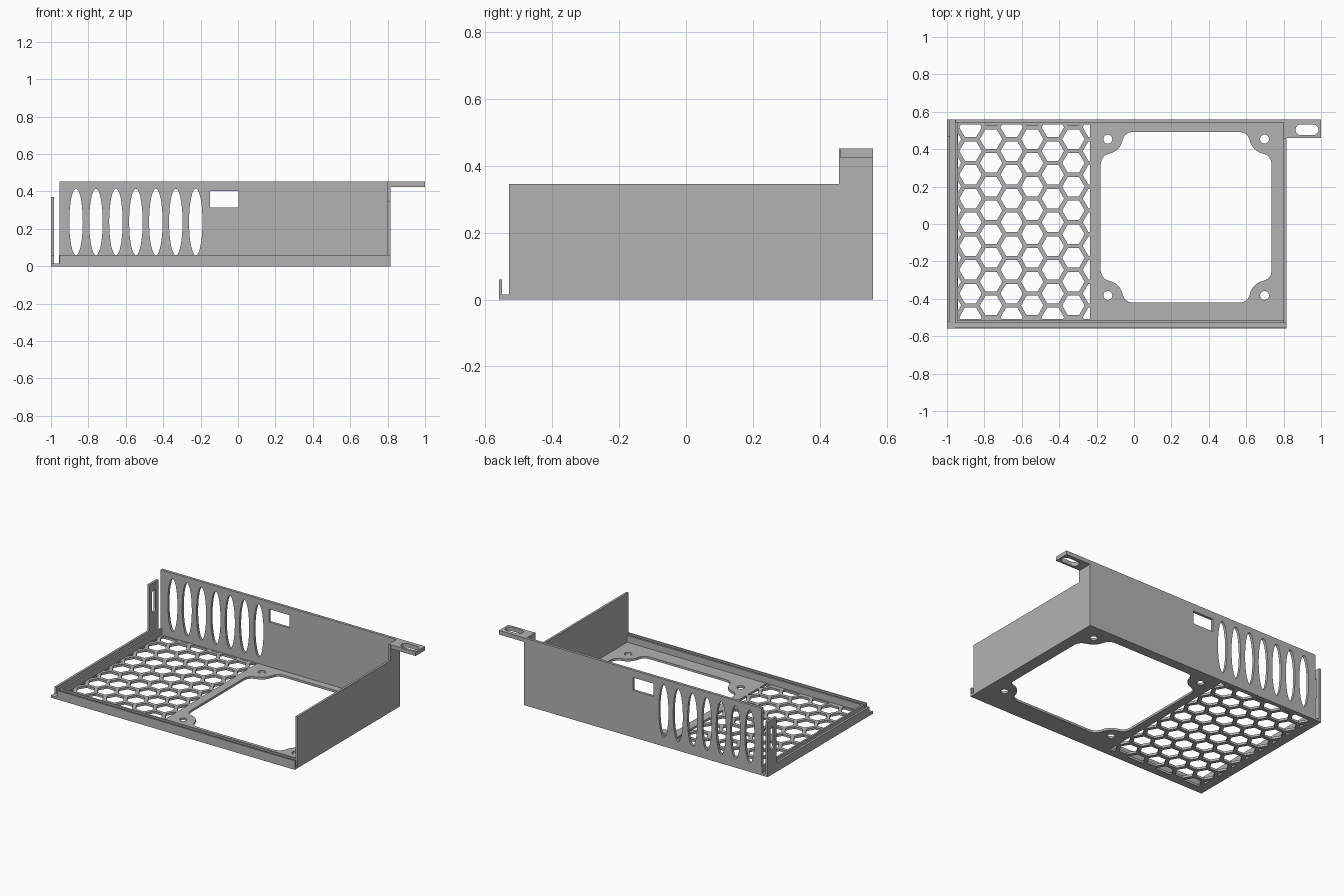
import bpy, bmesh, math
from mathutils import Matrix, Vector

if "Cube" in bpy.data.objects:
    bpy.data.objects.remove(bpy.data.objects["Cube"])

grey = bpy.data.materials.new("painted grey")
grey.diffuse_color = (0.45, 0.45, 0.45, 1)
grey.use_nodes = True
grey.node_tree.nodes["Principled BSDF"].inputs["Base Color"].default_value = grey.diffuse_color

# local sheet axes (u, v, thickness) -> world
FLAT = Matrix.Identity(4)
FACING_Y = Matrix(((1, 0, 0, 0), (0, 0, -1, 0), (0, 1, 0, 0), (0, 0, 0, 1)))
FACING_X = Matrix(((0, 0, 1, 0), (1, 0, 0, 0), (0, 1, 0, 0), (0, 0, 0, 1)))


def rect(u0, u1, v0, v1):
    return [(u0, v0), (u1, v0), (u1, v1), (u0, v1)]


def ellipse(cu, cv, ru, rv, n=32):
    return [(cu + ru * math.cos(2 * math.pi * i / n),
             cv + rv * math.sin(2 * math.pi * i / n)) for i in range(n)]


def slot(u0, u1, v0, v1, n=10):
    """Rounded slot, long along u or v."""
    r = min(u1 - u0, v1 - v0) / 2
    pts = []
    for q, (cu, cv) in enumerate([(u1 - r, v1 - r), (u0 + r, v1 - r),
                                  (u0 + r, v0 + r), (u1 - r, v0 + r)]):
        for i in range(n):
            a = math.pi / 2 * (q + (i + 0.5) / n)
            pts.append((cu + r * math.cos(a), cv + r * math.sin(a)))
    return pts


def clip(poly, u0, u1, v0, v1):
    """Trim a convex outline to a rectangle."""
    for ax, lim, s in ((0, u0, 1), (0, u1, -1), (1, v0, 1), (1, v1, -1)):
        out = []
        for i, p in enumerate(poly):
            q = poly[i - 1]
            dp, dq = s * (p[ax] - lim), s * (q[ax] - lim)
            if dp * dq < 0:
                t = dq / (dq - dp)
                out.append((q[0] + t * (p[0] - q[0]), q[1] + t * (p[1] - q[1])))
            if dp >= 0:
                out.append(p)
        poly = out
    return poly


def sheet(name, loops, w0, w1, axes):
    """Flat sheet with holes: first loop is the outline, the rest are cut out."""
    cu = bpy.data.curves.new(name + "_profile", 'CURVE')
    cu.dimensions = '2D'
    cu.fill_mode = 'BOTH'
    cu.extrude = (w1 - w0) / 2
    for loop in loops:
        sp = cu.splines.new('POLY')
        sp.points.add(len(loop) - 1)
        for p, (u, v) in zip(sp.points, loop):
            p.co = (u, v, 0, 1)
        sp.use_cyclic_u = True
    tmp = bpy.data.objects.new(name + "_tmp", cu)
    bpy.context.collection.objects.link(tmp)
    dg = bpy.context.evaluated_depsgraph_get()
    me = bpy.data.meshes.new_from_object(tmp.evaluated_get(dg))
    bpy.data.objects.remove(tmp)
    bpy.data.curves.remove(cu)
    me.name = name
    bm = bmesh.new()
    bm.from_mesh(me)
    bmesh.ops.remove_doubles(bm, verts=bm.verts, dist=1e-5)
    bmesh.ops.transform(bm, verts=bm.verts,
                        matrix=axes @ Matrix.Translation((0, 0, (w0 + w1) / 2)))
    bmesh.ops.recalc_face_normals(bm, faces=bm.faces)
    for f in bm.faces:
        f.smooth = False
    bm.to_mesh(me)
    bm.free()
    me.materials.clear()
    me.materials.append(grey)
    ob = bpy.data.objects.new(name, me)
    bpy.context.collection.objects.link(ob)
    return ob


def box(name, x0, x1, y0, y1, z0, z1):
    return sheet(name, [rect(x0, x1, y0, y1)], z0, z1, FLAT)


T = 0.015  # sheet thickness

# floor: outline, fan opening, screw holes, honeycomb vent
floor = [rect(-1, 0.815, -0.56, 0.56)]
FX, FY = 0.279, 0.036
half = [(0.285, 0.457), (0.308, 0.452), (0.328, 0.438), (0.338, 0.418),
        (0.345, 0.395), (0.356, 0.375)]
corner = half + [(0.365, 0.365)] + [(b, a) for a, b in reversed(half)]
opening = []
for sx, sy in ((1, 1), (1, -1), (-1, -1), (-1, 1)):
    pts = corner if sx * sy > 0 else corner[::-1]
    opening += [(FX + sx * u, FY + sy * v) for u, v in pts]
floor.append(opening)
for sx in (-1, 1):
    for sy in (-1, 1):
        floor.append(ellipse(FX + sx * 0.419, FY + sy * 0.418, 0.024, 0.024, 20))

PITCH = 0.127
for col in range(-1, 7):
    cx = -0.874 + 0.11 * col
    cy0 = 0.39 if col % 2 == 0 else 0.39 + PITCH / 2
    for row in range(-2, 9):
        hexa = clip(ellipse(cx, cy0 - PITCH * row, 0.06, 0.06, 6),
                    -0.942, -0.235, -0.508, 0.532)
        if len(hexa) > 2:
            floor.append(hexa)
sheet("floor", floor, 0, T, FLAT)

# back wall with oval vents and a rectangular cutout
back = [rect(-0.955, 0.815, 0, 0.452)]
back += [ellipse(-0.866 + 0.1067 * i, 0.237, 0.036, 0.178, 40) for i in range(7)]
back.append(rect(-0.15, 0.002, 0.315, 0.402))
sheet("back_wall", back, -0.56, -0.542, FACING_Y)

# right wall, raised at the back to carry the mounting ear
sheet("right_wall", [[(-0.53, 0), (0.56, 0), (0.56, 0.452), (0.457, 0.452),
                      (0.457, 0.345), (-0.53, 0.345)]], 0.8, 0.815, FACING_X)
sheet("mounting_ear", [rect(0.8, 1.0, 0.46, 0.56), slot(0.864, 0.986, 0.475, 0.533)],
      0.425, 0.452, FLAT)

# upright slotted tab at the back left
sheet("left_tab", [rect(0.465, 0.56, 0, 0.37), slot(0.493, 0.532, 0.17, 0.32)],
      -1.0, -0.985, FACING_X)

# double lips forming slide channels along the front and left edges
box("front_outer_lip", -0.955, 0.815, -0.56, -0.55, 0, 0.06)
box("front_inner_lip", -0.955, 0.8, -0.53, -0.517, 0, 0.06)
box("left_outer_lip", -1.0, -0.985, -0.52, 0.56, 0, 0.06)
box("left_inner_lip", -0.957, -0.945, -0.53, 0.56, 0, 0.06)
